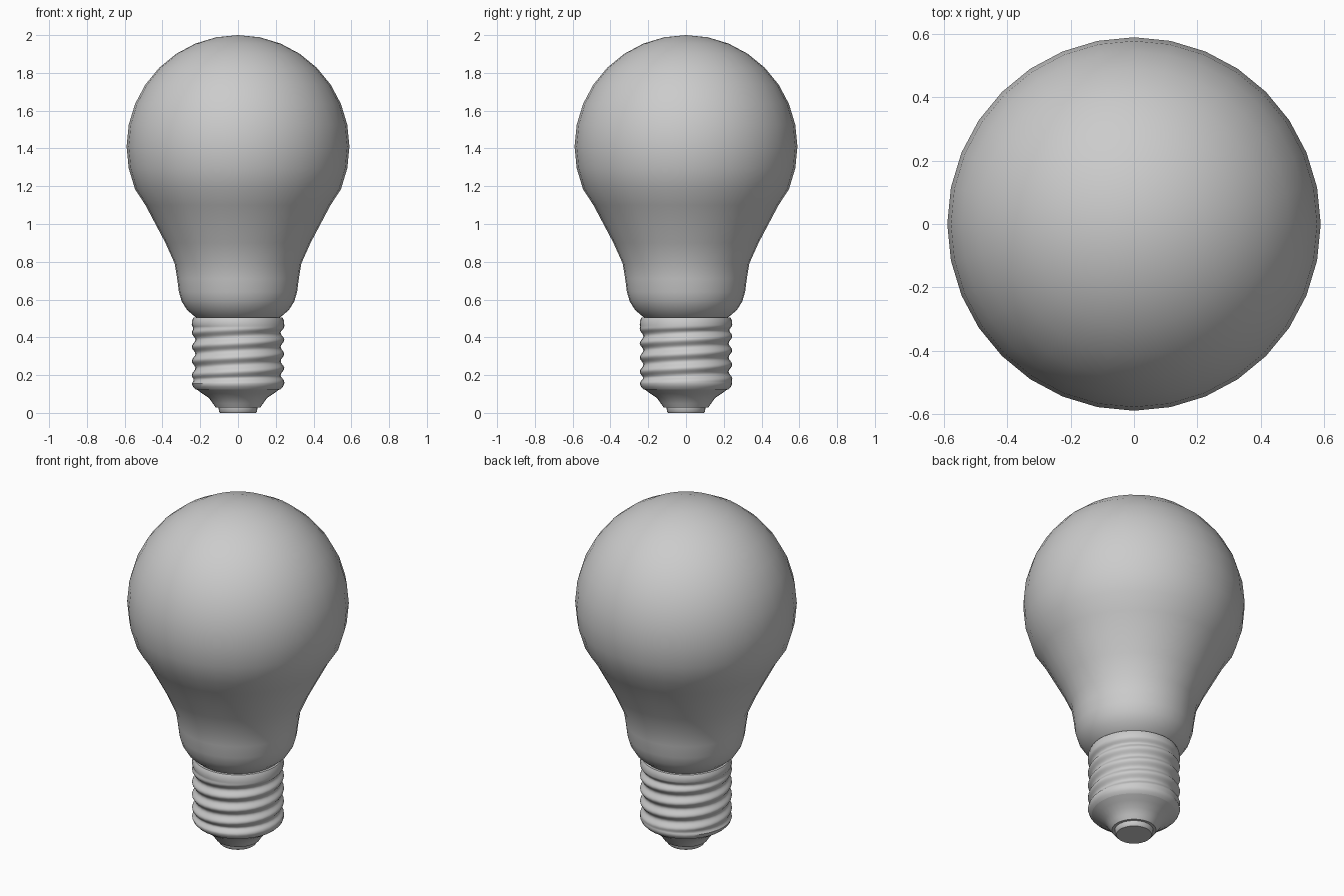
import bpy, math

if "Cube" in bpy.data.objects:
    bpy.data.objects.remove(bpy.data.objects["Cube"])

SIDES = 32


def lathe(name, rows, radius_offset=None, sharp=40):
    """Revolve (r, z) rows about z; rows with r = 0 become poles."""
    verts, faces, rings = [], [], []
    for r, z in rows:
        start = len(verts)
        if r == 0:
            verts.append((0, 0, z))
            rings.append([start] * SIDES)
            continue
        for i in range(SIDES):
            a = 2 * math.pi * i / SIDES
            rr = r + (radius_offset(a, z) if radius_offset else 0)
            verts.append((rr * math.cos(a), rr * math.sin(a), z))
        rings.append(list(range(start, start + SIDES)))
    for lo, hi in zip(rings, rings[1:]):
        for i in range(SIDES):
            j = (i + 1) % SIDES
            face = list(dict.fromkeys((lo[i], lo[j], hi[j], hi[i])))
            faces.append(face)
    mesh = bpy.data.meshes.new(name)
    mesh.from_pydata(verts, [], faces)
    obj = bpy.data.objects.new(name, mesh)
    bpy.context.collection.objects.link(obj)
    bpy.ops.object.select_all(action='DESELECT')
    obj.select_set(True)
    bpy.context.view_layer.objects.active = obj
    bpy.ops.object.shade_smooth_by_angle(angle=math.radians(sharp))
    return obj


# Glass: tapered neck running into a spherical crown
neck = [(0.215, 0.50), (0.235, 0.515), (0.27, 0.545), (0.298, 0.59),
        (0.313, 0.64), (0.322, 0.71), (0.335, 0.79), (0.384, 0.90),
        (0.437, 1.0), (0.49, 1.1)]
crown = [(0.59 * math.cos(math.radians(t)), 1.41 + 0.59 * math.sin(math.radians(t)))
         for t in [-22.5 + 11.25 * k for k in range(10)]]
lathe("glass_bulb", neck + crown + [(0, 2.0)])

# Screw cap: helical groove fading out at both ends
PITCH = 0.075


def groove(a, z):
    if a > math.pi:
        a -= 2 * math.pi
    fade = min(1, max(0, (z - 0.155) / 0.03)) * min(1, max(0, (0.465 - z) / 0.03))
    phase = 2 * math.pi * (z - 0.387) / PITCH - a
    return -0.019 * fade * (0.5 - 0.5 * math.cos(phase))


threads = [(0.245, 0.155 + 0.31 * k / 48) for k in range(49)]
lathe("screw_cap", [(0.225, 0.125), (0.238, 0.138)] + threads
      + [(0.243, 0.49), (0.236, 0.505), (0.21, 0.505)], groove, 50)

# Insulator cone under the cap
lathe("insulator", [(0, 0.028), (0.118, 0.028), (0.133, 0.05), (0.155, 0.08),
                    (0.19, 0.103), (0.236, 0.137), (0.2, 0.15)])

# Contact button at the very bottom
lathe("contact_tip", [(0, 0), (0.094, 0), (0.101, 0.008), (0.103, 0.03), (0, 0.035)])
